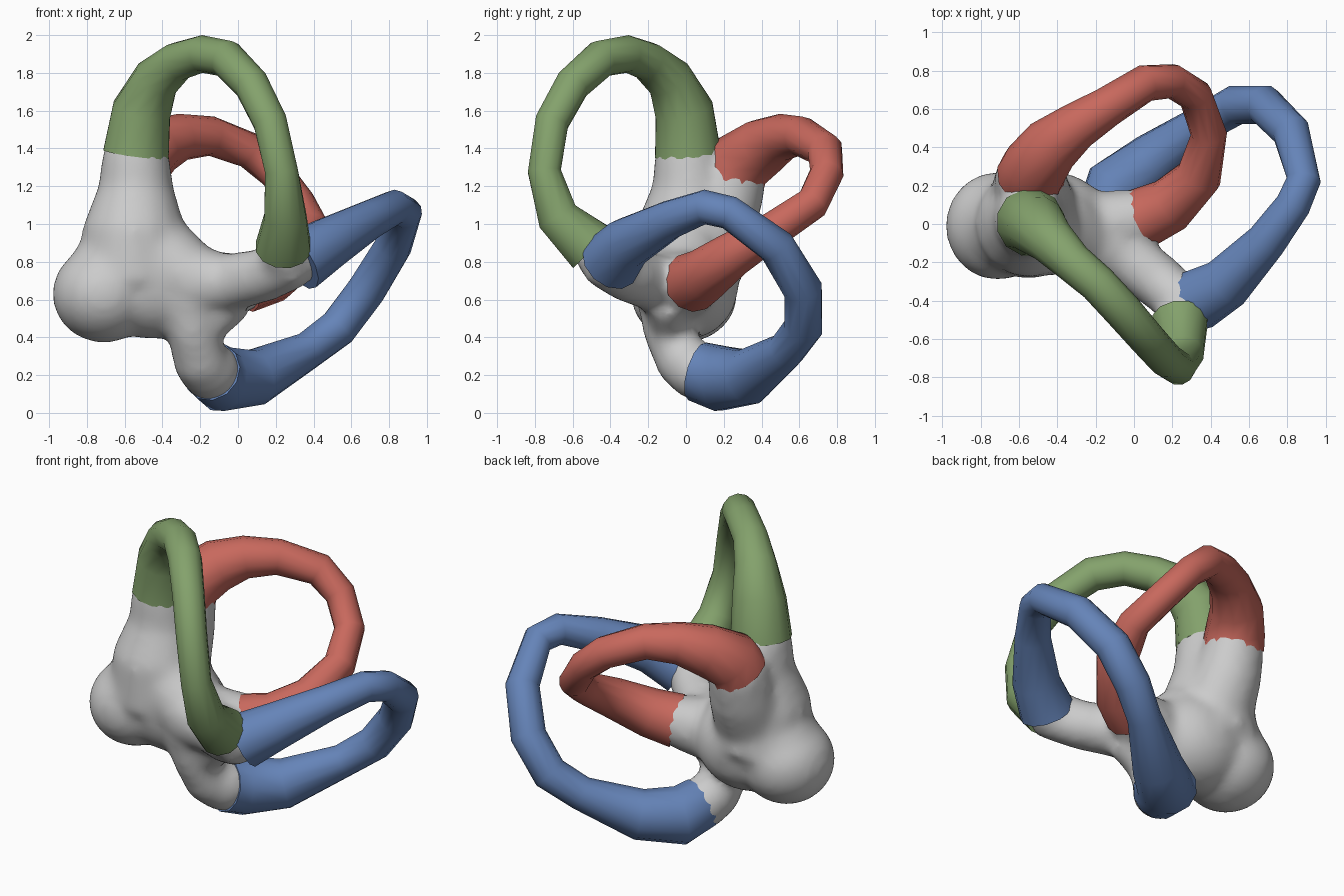
import bpy, bmesh, math
from mathutils import Vector, Matrix


def material(name, rgb):
    m = bpy.data.materials.new(name)
    m.diffuse_color = (*rgb, 1)
    return m


def add_tube(bm, pts, sides=12):
    """Sweep a round section through (x, y, z, radius) points."""
    cs = [Vector(p[:3]) for p in pts]
    rings, side = [], None
    for i, (c, p) in enumerate(zip(cs, pts)):
        a = (c - cs[i - 1]).normalized() if i else Vector()
        b = (cs[i + 1] - c).normalized() if i < len(cs) - 1 else Vector()
        t = (a + b).normalized()
        side = t.orthogonal() if side is None else side
        side = (side - t * side.dot(t)).normalized()
        up = t.cross(side)
        r = p[3]
        rings.append([bm.verts.new(c + r * (math.cos(w) * side + math.sin(w) * up))
                      for w in (2 * math.pi * k / sides for k in range(sides))])
    for r0, r1 in zip(rings, rings[1:]):
        for k in range(sides):
            n = (k + 1) % sides
            bm.faces.new((r0[k], r0[n], r1[n], r1[k]))
    bm.faces.new(rings[0][::-1])
    bm.faces.new(rings[-1])


def add_lobe(bm, loc, radii):
    m = Matrix.Translation(loc) @ Matrix.Diagonal((*radii, 1))
    bmesh.ops.create_uvsphere(bm, u_segments=24, v_segments=14, radius=1, matrix=m)


def finish(bm, name, mat=None):
    me = bpy.data.meshes.new(name)
    for f in bm.faces:
        f.smooth = len(f.verts) < 5
    bm.to_mesh(me)
    bm.free()
    ob = bpy.data.objects.new(name, me)
    bpy.context.collection.objects.link(ob)
    if mat:
        me.materials.append(mat)
    return ob


# Three looping canals, each a low-poly tube that widens at its ends
canals = {
    "front_canal": ((0.23, 0.36, 0.15), [
        (-.54, .01, 1.37, .18), (-.51, -.01, 1.60, .16), (-.43, -.09, 1.77, .125),
        (-.32, -.20, 1.86, .105), (-.19, -.31, 1.90, .10), (-.06, -.45, 1.875, .10),
        (.07, -.60, 1.74, .095), (.17, -.71, 1.54, .092), (.23, -.75, 1.28, .09),
        (.25, -.68, 1.04, .115), (.24, -.50, .875, .15)]),
    "side_canal": ((0.13, 0.23, 0.48), [
        (.32, -.40, .80, .165), (.48, -.31, .90, .14), (.69, -.09, 1.02, .105),
        (.83, .10, 1.09, .092), (.885, .23, 1.06, .09), (.82, .48, .88, .10),
        (.68, .62, .65, .105), (.53, .62, .45, .105), (.37, .53, .33, .10),
        (.10, .33, .19, .15), (-.09, .19, .18, .175), (-.14, .06, .22, .16)]),
    "rear_canal": ((0.58, 0.14, 0.11), [
        (-.54, .25, 1.25, .18), (-.52, .29, 1.33, .175), (-.43, .41, 1.41, .155),
        (-.30, .51, 1.46, .125), (-.14, .61, 1.465, .105), (.06, .735, 1.39, .097),
        (.20, .745, 1.27, .09), (.32, .67, 1.11, .09), (.39, .47, .975, .095),
        (.34, .25, .84, .12), (.19, .10, .73, .145), (.04, .03, .69, .16)]),
}
for name, (rgb, pts) in canals.items():
    bm = bmesh.new()
    add_tube(bm, pts)
    finish(bm, name, material(name + "_colour", rgb))

# Central chamber: rounded lobes plus stubs reaching inside every canal
bm = bmesh.new()
add_lobe(bm, (-.71, -.01, .63), (.275, .285, .26))
add_lobe(bm, (-.62, 0, .72), (.29, .27, .27))
add_lobe(bm, (-.45, .01, .68), (.33, .27, .29))
stubs = [
    [(-.53, .0, 1.47, .15), (-.54, .01, 1.36, .181), (-.54, .02, 1.2, .20),
     (-.55, 0, .98, .275), (-.55, .01, .7, .30)],
    [(-.51, .29, 1.34, .15), (-.54, .25, 1.24, .181), (-.54, .2, 1.08, .2),
     (-.53, .06, .85, .24)],
    [(-.40, -.03, .80, .24), (-.2, -.11, .69, .19), (-.04, -.17, .69, .155),
     (.14, -.31, .73, .145), (.27, -.42, .80, .155), (.40, -.36, .85, .12)],
    [(.25, -.42, .80, .13), (.24, -.52, .89, .12)],
    [(.13, .07, .71, .12), (.03, .03, .69, .16), (-.2, -.02, .67, .19), (-.4, 0, .67, .2)],
    [(-.10, .15, .18, .14), (-.145, .06, .22, .162), (-.2, -.02, .28, .15),
     (-.235, -.09, .42, .135), (-.26, -.08, .62, .19)],
    [(-.21, -.09, .42, .10), (-.02, -.1, .60, .12)],
]
for s in stubs:
    add_tube(bm, s, 16)
body = finish(bm, "central_chamber")
mod = body.modifiers.new("blend", "REMESH")
mod.mode = "VOXEL"
mod.voxel_size = 0.025
mod.use_smooth_shade = True
mod = body.modifiers.new("soften", "SMOOTH")
mod.factor = 0.5
mod.iterations = 18
